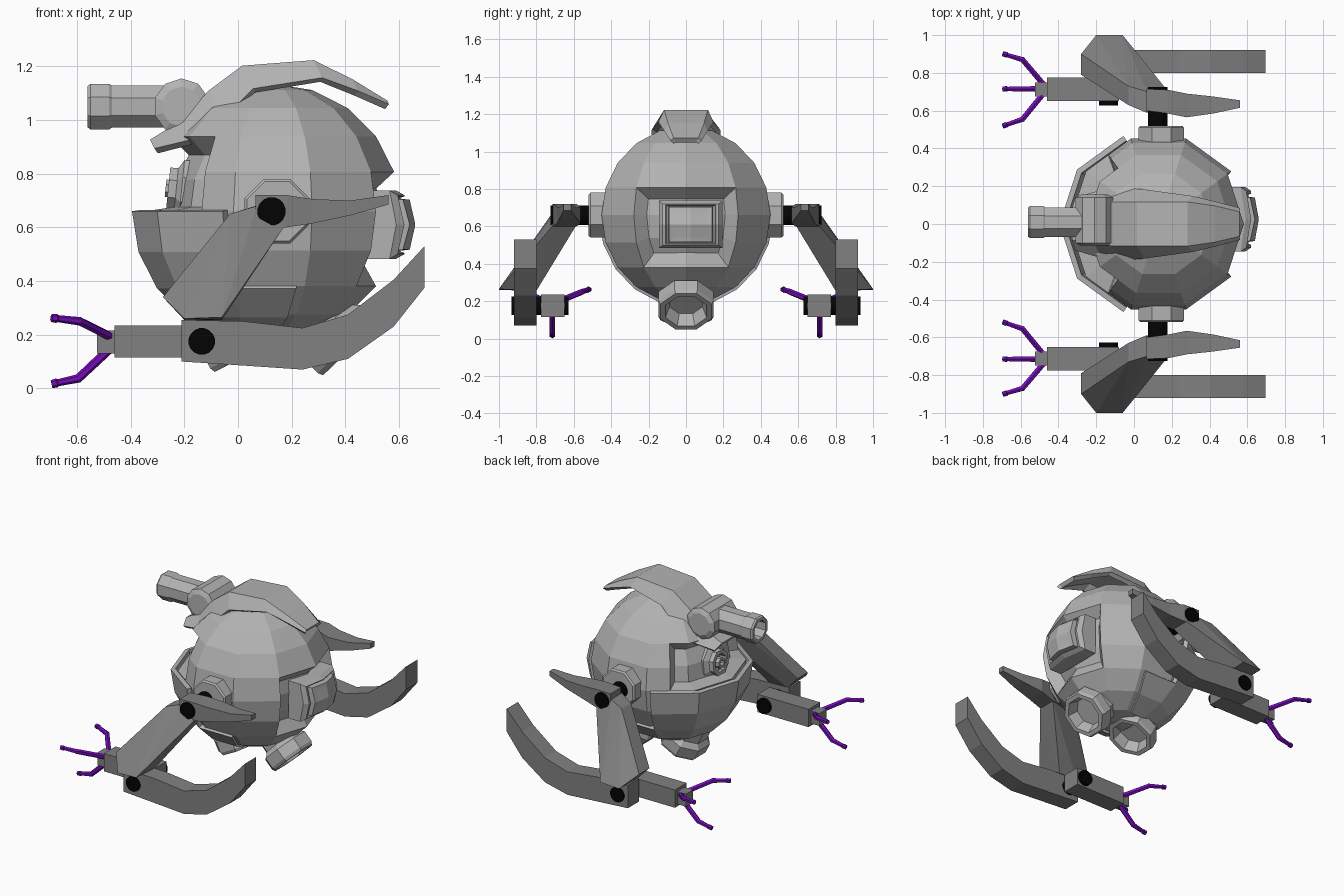
import bpy, bmesh
from math import sin, cos, pi, atan2, degrees, asin
from mathutils import Vector, Matrix

if "Cube" in bpy.data.objects:
    bpy.data.objects.remove(bpy.data.objects["Cube"])

C = Vector((0.13, 0, 0.66))   # centre of the round hull


def material(name, color):
    m = bpy.data.materials.new(name)
    m.diffuse_color = color
    m.use_nodes = True
    m.node_tree.nodes["Principled BSDF"].inputs["Base Color"].default_value = m.diffuse_color
    return m


BLACK = material("black", (0.001, 0.001, 0.001, 1))
PURPLE = material("purple", (0.18, 0.004, 0.5, 1))
GREY = material("hull_grey", (0.45, 0.45, 0.45, 1))
DARK = material("arm_grey", (0.22, 0.22, 0.22, 1))


def finish(name, bm, mat=GREY, mirror=False):
    bmesh.ops.recalc_face_normals(bm, faces=bm.faces[:])
    me = bpy.data.meshes.new(name)
    bm.to_mesh(me)
    bm.free()
    ob = bpy.data.objects.new(name, me)
    bpy.context.collection.objects.link(ob)
    me.materials.append(mat)
    if mirror:
        mod = ob.modifiers.new("Mirror", 'MIRROR')
        mod.use_axis = (False, True, False)
    return ob


def loft(bm, rings, closed=True):
    vs = [[bm.verts.new(p) for p in r] for r in rings]
    n = len(vs[0])
    for a, b in zip(vs, vs[1:]):
        for i in range(n if closed else n - 1):
            j = (i + 1) % n
            bm.faces.new((a[i], a[j], b[j], b[i]))
    if closed:
        bm.faces.new(vs[0])
        bm.faces.new(vs[-1])


def lathe(name, profile, origin, axis, sides=8, mat=GREY, mirror=False):
    """Profile of (radius, distance along axis) turned around the axis."""
    rot = Vector(axis).to_track_quat('Z', 'Y')
    bm = bmesh.new()
    loft(bm, [[rot @ Vector((r * cos(2 * pi * (i + .5) / sides), r * sin(2 * pi * (i + .5) / sides), d))
               + Vector(origin) for i in range(sides)] for r, d in profile])
    return finish(name, bm, mat, mirror)


def box_loft(name, stations):
    """Mirrored box sections (x, y0, y1, z0, z1) joined along x."""
    bm = bmesh.new()
    loft(bm, [[(x, y0, z0), (x, y1, z0), (x, y1, z1), (x, y0, z1)]
              for x, y0, y1, z0, z1 in stations])
    return finish(name, bm, DARK, True)


def sphere(radius):
    """Ten-sided ball with a corner line pointing straight along x."""
    bm = bmesh.new()
    bmesh.ops.create_uvsphere(bm, u_segments=10, v_segments=10, radius=radius,
                              matrix=Matrix.Rotation(pi / 10, 4, 'Z'))
    return bm


def az_lat(f):
    c = f.calc_center_median()
    return degrees(atan2(c.y, c.x)), degrees(asin(c.z / c.length))


# Hull with rear hatch recess and front eye opening
bm = sphere(0.475)
for s in (1, -1):
    front = [f for f in bm.faces if 108 < s * az_lat(f)[0] < 144]
    geom = front + list({e for f in front for e in f.edges}) + list({v for f in front for v in f.verts})
    a = s * 126 * pi / 180
    bmesh.ops.bisect_plane(bm, geom=geom, dist=1e-4, plane_co=(0, 0, 0), plane_no=(-sin(a), cos(a), 0))
bmesh.ops.recalc_face_normals(bm, faces=bm.faces[:])
info = [(f, *az_lat(f)) for f in bm.faces]
hatch = [f for f, a, l in info if abs(a) < 36 and -36 < l < 18]
eye = [f for f, a, l in info if abs(a) > 126 and 0 < l < 36]
bmesh.ops.inset_region(bm, faces=hatch, thickness=.05, depth=-.07, use_even_offset=True)
bmesh.ops.inset_region(bm, faces=eye, thickness=.03, depth=-.09, use_even_offset=True)
bmesh.ops.translate(bm, verts=bm.verts[:], vec=C)
finish("hull", bm)

# Rear hatch: stepped bulging plates (x, half width, half height, bulge)
bm = bmesh.new()
loft(bm, [[(x + b * (2 - abs(u) - abs(v)), .025 + u * w, .61 + v * h)
           for u, v in [(-1, -1), (0, -1), (1, -1), (1, 0), (1, 1), (0, 1), (-1, 1), (-1, 0)]]
          for x, w, h, b in [(.48, .17, .127, 0), (.565, .17, .127, .025), (.595, .15, .11, .025),
                             (.595, .135, .105, .025), (.58, .13, .1, .025), (.58, .12, .097, .025),
                             (.615, .115, .093, .025), (.625, .085, .07, .02), (.66, .005, .005, 0)]])
finish("rear_hatch", bm)

# Lower jaw shell, shifted forward of the hull
bm = sphere(0.49)
drop = []
for f in bm.faces:
    a, l = az_lat(f)
    if l > 0 or l < -72 or abs(a) < (108 if l > -36 else 72):
        drop.append(f)
bmesh.ops.delete(bm, geom=drop, context='FACES')
bmesh.ops.translate(bm, verts=bm.verts[:], vec=C + Vector((-.035, 0, 0)))
jaw = finish("jaw_shell", bm)
mod = jaw.modifiers.new("Thickness", 'SOLIDIFY')
mod.thickness, mod.offset = 0.03, -1

# Eye tube
lathe("eye", [(.12, -.16), (.12, -.05), (.085, -.03), (.085, 0), (.06, 0), (.06, -.05),
              (.035, -.05), (.035, .01), (.02, .01), (.02, -.05)], (-.26, 0, .745), (-1, 0, .1))

# Top crest: arched plate (x, z, top half width, skirt half width, skirt drop)
crest = [(-.32, .915, .08, .13, .03), (-.2, .99, .1, .17, .07), (-.1, 1.1, .11, .18, .1),
         (.02, 1.19, .11, .17, .08), (.28, 1.21, .11, .135, .06),
         (.42, 1.14, .09, .105, .04), (.55, 1.06, .06, .075, .01)]
bm = bmesh.new()
loft(bm, [[(x + d * .5, -s, z - d), (x, -t, z), (x, t, z), (x + d * .5, s, z - d)]
          for x, z, t, s, d in crest], closed=False)
ob = finish("crest", bm)
mod = ob.modifiers.new("Thickness", 'SOLIDIFY')
mod.thickness, mod.offset = 0.03, 0

# Top gun
lathe("gun_mount", [(.075, -.125), (.105, -.11), (.105, .13), (.075, .145)], (-.21, .01, 1.05), (0, 1, 0), 10)
lathe("gun_barrel", [(.085, 0), (.085, .27), (.092, .28), (.092, .35), (.084, .36), (.064, .36), (.064, .2)],
      (-.2, .01, 1.05), (-1, 0, 0))

# Thruster nozzles underneath, both angled down and backwards
nozzle = [(.12, -.3), (.125, -.12), (.158, -.09), (.158, -.02), (.148, 0), (.12, 0), (.095, -.07)]
lathe("rear_nozzle", nozzle, (.415, 0, .145), (.7, 0, -.71))
lathe("front_nozzle", nozzle, (.035, 0, .124), (.46, 0, -.89))

# Shoulders
lathe("shoulder_socket", [(.13, 0), (.13, .11), (.12, .12)], (.145, .4, .66), (0, 1, 0), 8, GREY, True)
lathe("shoulder_pin", [(.053, 0), (.053, .225)], (.125, .5, .66), (0, 1, 0), 16, BLACK, True)
box_loft("shoulder_horn", [(.065, .6, .715, .6, .72), (.18, .585, .71, .6, .72), (.28, .565, .69, .615, .705),
                           (.42, .585, .675, .645, .7), (.56, .615, .655, .685, .72)])

# Upper arm wedge
bm = bmesh.new()
for p in [(-.03, .63, .65), (-.03, .73, .65), (.065, .59, .68), (.07, .70, .68), (.17, .59, .6), (.17, .715, .6),
          (-.28, .79, .34), (-.28, .9, .34), (-.2, .8, .255), (-.2, 1.0, .26), (-.06, .8, .255), (-.06, 1.0, .265)]:
    bm.verts.new(p)
bmesh.ops.convex_hull(bm, input=bm.verts[:])
finish("upper_arm", bm, DARK, True)

# Elbow blade sweeping backwards
blade = [(-.21, .1, .255), (.02, .085, .25), (.24, .07, .225), (.41, .11, .275), (.58, .23, .405), (.695, .375, .53)]
box_loft("elbow_blade", [(x, .8, .92, z0, z1) for x, z0, z1 in blade])
lathe("elbow_pin", [(.05, 0), (.05, .305)], (-.135, .627, .175), (0, 1, 0), 16, BLACK, True)

# Forearm, wrist and fingers
box_loft("forearm", [(-.46, .65, .775, .115, .235), (-.08, .65, .775, .115, .235)])
box_loft("wrist", [(-.525, .675, .75, .13, .215), (-.45, .675, .75, .13, .215)])
fingers = {"lower_finger": [(-.48, .715, .145), (-.595, .715, .037), (-.69, .715, .017)],
           "outer_finger": [(-.48, .74, .195), (-.59, .87, .25), (-.69, .9, .262)],
           "inner_finger": [(-.48, .69, .195), (-.59, .555, .25), (-.69, .52, .262)]}
for name, (a, b, c) in fingers.items():
    a, b, c = Vector(a), Vector(b), Vector(c)
    lathe(name + "_base", [(.017, 0), (.016, (b - a).length + .005)], a, b - a, 6, PURPLE, True)
    n = (c - b).length
    lathe(name + "_tip", [(.016, -.005), (.013, n - .02), (.017, n - .015), (.015, n + .005)],
          b, c - b, 6, PURPLE, True)
